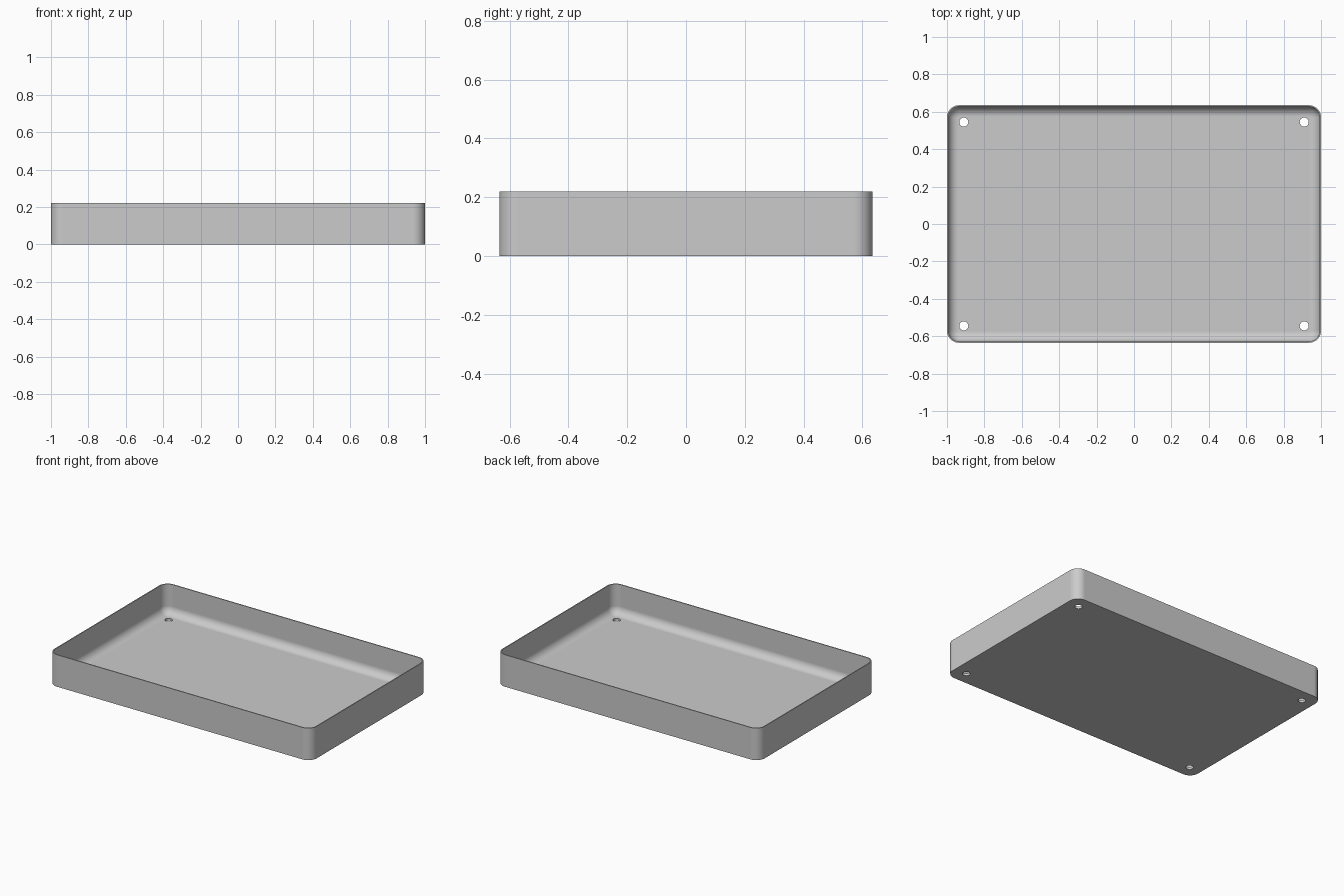
import bpy, bmesh, math

if "Cube" in bpy.data.objects:
    bpy.data.objects.remove(bpy.data.objects["Cube"])

HALF_X, HALF_Y, HEIGHT = 1.0, 0.635, 0.22
CORNER, WALL, FLOOR, FILLET = 0.065, 0.007, 0.016, 0.054
ARC = 10

grey = bpy.data.materials.new("light_grey")
grey.diffuse_color = (0.6, 0.6, 0.6, 1)
grey.use_nodes = True
grey.node_tree.nodes["Principled BSDF"].inputs["Base Color"].default_value = grey.diffuse_color


def ring(bm, inset, z):
    """Rounded rectangle loop, offset inwards from the outer outline."""
    r = max(CORNER - inset, 0.003)
    verts = []
    for k, (sx, sy) in enumerate([(1, 1), (-1, 1), (-1, -1), (1, -1)]):
        for i in range(ARC + 1):
            a = math.pi / 2 * (k + i / ARC)
            verts.append(bm.verts.new((sx * (HALF_X - inset - r) + r * math.cos(a),
                                       sy * (HALF_Y - inset - r) + r * math.sin(a), z)))
    return verts


# Section from the outer bottom edge, over the rim, down the inner fillet
section = [(0, 0), (0, HEIGHT), (WALL, HEIGHT)]
for i in range(ARC + 1):
    a = math.pi / 2 * i / ARC
    section.append((WALL + FILLET * (1 - math.cos(a)), FLOOR + FILLET * (1 - math.sin(a))))

# Tray shell
bm = bmesh.new()
rings = [ring(bm, d, z) for d, z in section]
for a, b in zip(rings, rings[1:]):
    n = len(a)
    for i in range(n):
        j = (i + 1) % n
        bm.faces.new((a[i], a[j], b[j], b[i]))
bm.faces.new(rings[0][::-1])
bm.faces.new(rings[-1])
bmesh.ops.recalc_face_normals(bm, faces=bm.faces)
mesh = bpy.data.meshes.new("tray")
bm.to_mesh(mesh)
bm.free()
mesh.materials.append(grey)
tray = bpy.data.objects.new("tray", mesh)
bpy.context.collection.objects.link(tray)

# Four corner drain holes
cut = bmesh.new()
for sx in (-1, 1):
    for sy in (-1, 1):
        new = bmesh.ops.create_cone(cut, cap_ends=True, segments=32, radius1=0.024,
                                    radius2=0.024, depth=0.2)
        bmesh.ops.translate(cut, verts=new["verts"], vec=(sx * 0.91, sy * 0.545, 0))
cut_mesh = bpy.data.meshes.new("hole_cutter")
cut.to_mesh(cut_mesh)
cut.free()
cut_mesh.materials.append(grey)
cutter = bpy.data.objects.new("hole_cutter", cut_mesh)
bpy.context.collection.objects.link(cutter)
cutter.hide_render = True

bpy.context.view_layer.objects.active = tray
tray.select_set(True)
holes = tray.modifiers.new("holes", 'BOOLEAN')
holes.operation = 'DIFFERENCE'
holes.solver = 'EXACT'
holes.object = cutter
bpy.ops.object.modifier_apply(modifier="holes")
bpy.data.objects.remove(cutter)

# Smooth corners and fillet, crisp rim and bottom edge
bpy.ops.object.shade_smooth_by_angle(angle=math.radians(35))
normals = tray.modifiers.new("flat_floor", 'WEIGHTED_NORMAL')
normals.keep_sharp = True
